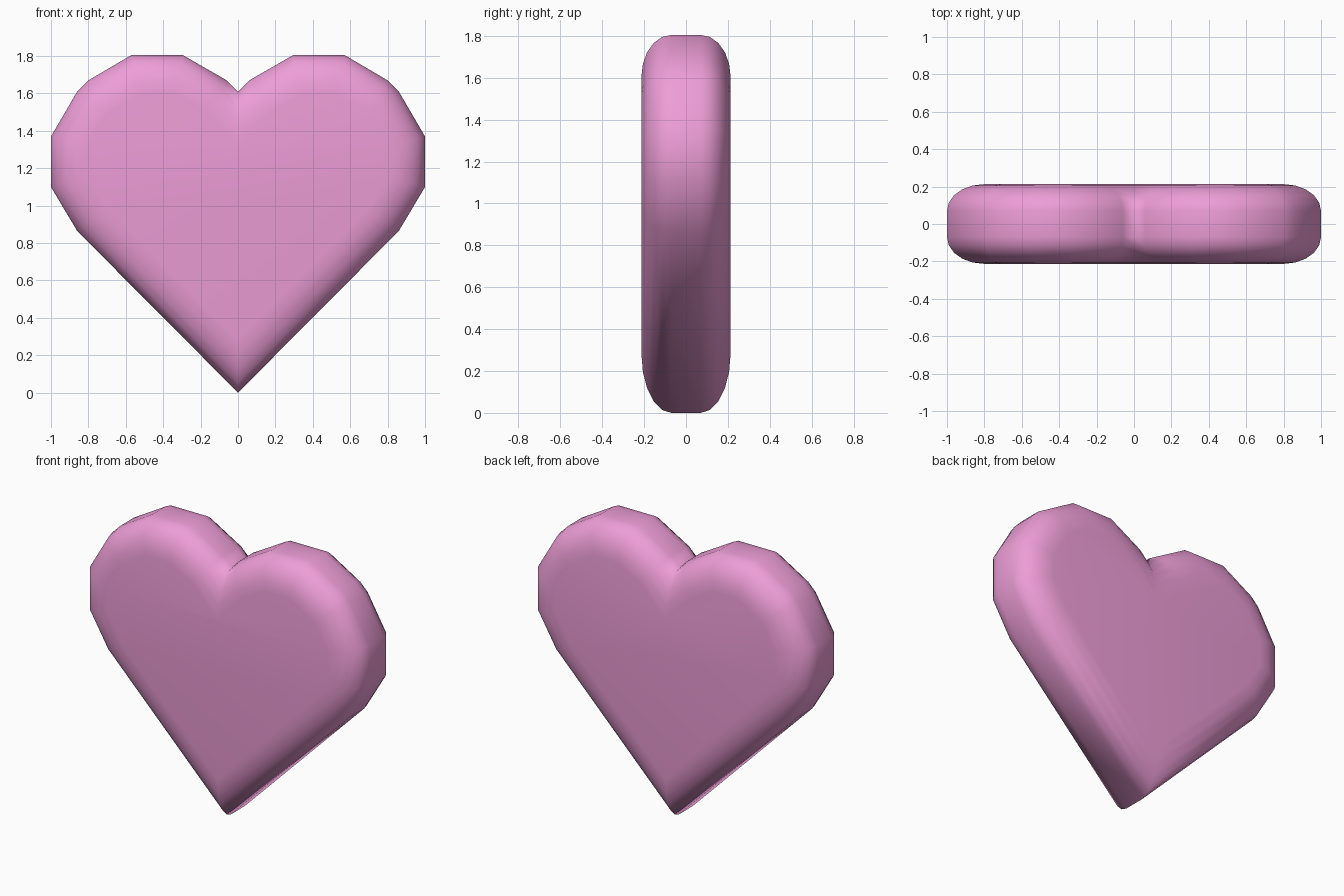
import bpy, bmesh, math
from mathutils import Vector

if "Cube" in bpy.data.objects:
    bpy.data.objects.remove(bpy.data.objects["Cube"])

# Right half of the heart outline (x, z), tip to notch, counter-clockwise
HALF = [(0, 0), (0.86, 0.865), (1, 1.1), (1, 1.37), (0.86, 1.61), (0.80, 1.67),
        (0.57, 1.805), (0.295, 1.805), (0.06, 1.67), (0, 1.61)]
outline = [Vector(p) for p in HALF + [(-x, z) for x, z in HALF[-2:0:-1]]]
HALF_DEPTH, FLAT, INSET, STEPS = 0.213, 0.07, 0.2, 5


def inset(points, d):
    """Mitred inward offset of a closed outline."""
    out = []
    for i, p in enumerate(points):
        a = (p - points[i - 1]).normalized()
        b = (points[(i + 1) % len(points)] - p).normalized()
        na, nb = Vector((-a.y, a.x)), Vector((-b.y, b.x))
        out.append(p + (na + nb) * d / (1 + na.dot(nb)))
    return out


# Rounded rim: quarter-ellipse of insets, mirrored front to back
quarter = []
for k in range(STEPS + 1):
    t = math.pi / 2 * k / STEPS
    quarter.append((INSET * (1 - math.cos(t)),
                    FLAT + (HALF_DEPTH - FLAT) * math.sin(t)))
layers = [(d, -y) for d, y in reversed(quarter)] + quarter

bm = bmesh.new()
rings = [[bm.verts.new((p.x, y, p.y)) for p in inset(outline, d)] for d, y in layers]
n = len(outline)
for r0, r1 in zip(rings, rings[1:]):
    for i in range(n):
        j = (i + 1) % n
        bm.faces.new((r0[i], r0[j], r1[j], r1[i]))
# Front and back faces
bm.faces.new(rings[0])
bm.faces.new(rings[-1][::-1])
bmesh.ops.recalc_face_normals(bm, faces=bm.faces)
for f in bm.faces:
    f.smooth = True

mesh = bpy.data.meshes.new("heart")
bm.to_mesh(mesh)
bm.free()
heart = bpy.data.objects.new("heart", mesh)
bpy.context.collection.objects.link(heart)

pink = bpy.data.materials.new("pink")
pink.diffuse_color = (0.85, 0.34, 0.68, 1)
pink.use_nodes = True
pink.node_tree.nodes["Principled BSDF"].inputs["Base Color"].default_value = pink.diffuse_color
mesh.materials.append(pink)
